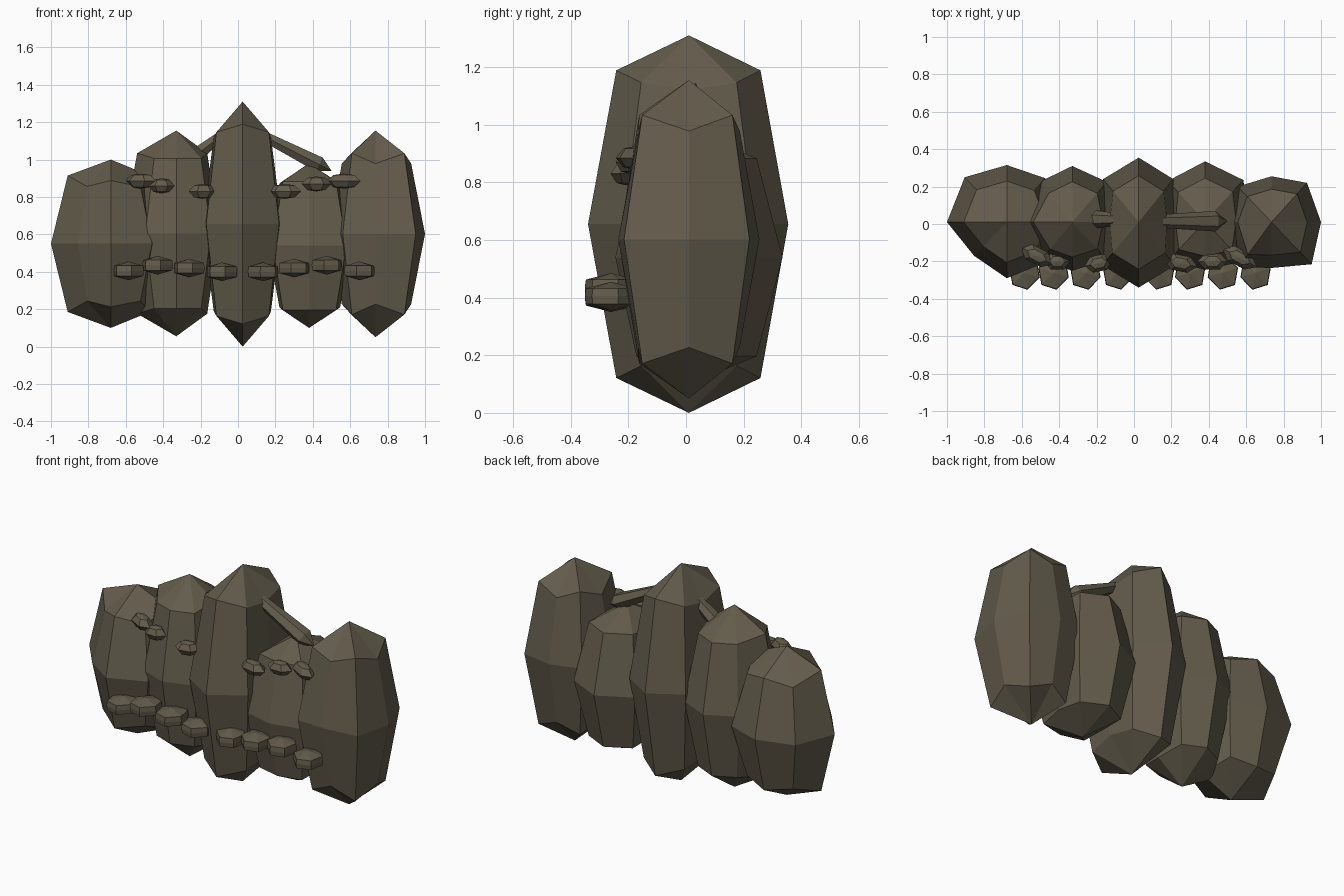
import bpy, math
from mathutils import Vector

cube = bpy.data.objects.get("Cube")
if cube:
    bpy.data.objects.remove(cube)

# Single rock colour
rock = bpy.data.materials.new("dark_olive_rock")
rock.use_nodes = True
colour = (0.125, 0.106, 0.072, 1)
rock.diffuse_color = colour
bsdf = rock.node_tree.nodes["Principled BSDF"]
bsdf.inputs["Base Color"].default_value = colour
bsdf.inputs["Roughness"].default_value = 0.9


def skin(name, bottom, rings, top):
    """Join stacked rings with quads and close both ends with a fan."""
    n = len(rings[0])
    verts = [bottom] + [p for ring in rings for p in ring] + [top]
    last = len(verts) - 1
    faces = []
    for k in range(n):
        j = (k + 1) % n
        faces.append((0, 1 + j, 1 + k))
        for r in range(len(rings) - 1):
            a, b = 1 + r * n, 1 + (r + 1) * n
            faces.append((a + k, a + j, b + j, b + k))
        faces.append((last - n + k, last - n + j, last))
    mesh = bpy.data.meshes.new(name)
    mesh.from_pydata([tuple(v) for v in verts], [], faces)
    mesh.materials.append(rock)
    obj = bpy.data.objects.new(name, mesh)
    bpy.context.collection.objects.link(obj)


def boulder(name, x, y, low, high, reach, corners, levels):
    """Tall eight-sided boulder.
    reach = right, back, left, front; corners run between them;
    levels = ring height of the sides, corners and front/back."""
    mid, half = (low + high) / 2, (high - low) / 2
    side, corner, end = (level * half for level in levels)
    right, back, left, front = reach
    middles = [(right, 0, side), (0, back, end), (-left, 0, side), (0, -front, end)]
    plan = []
    for middle, (px, py) in zip(middles, corners):
        plan += [middle, (px, py, corner)]
    rings = [[(x + px * s, y + py * s, mid + pz * d) for px, py, pz in plan]
             for s, d in ((0.72, -1), (1, 0), (0.72, 1))]
    skin(name, (x, y, low), rings, (x, y, high))


# Five boulders side by side
boulder("boulder_outer_right", -0.68, 0.01, 0.1, 1.0, (0.29, 0.305, 0.32, 0.3),
        ((0.205, 0.235), (-0.225, 0.24), (-0.175, -0.18), (0.22, -0.21)),
        (0.81, 0.68, 0.75))
boulder("boulder_inner_right", -0.33, 0.01, 0.055, 1.155, (0.23, 0.3, 0.29, 0.26),
        ((0.185, 0.215), (-0.175, 0.215), (-0.165, -0.2), (0.185, -0.2)),
        (0.78, 0.73, 0.73))
boulder("boulder_centre", 0.025, 0.01, 0.0, 1.31, (0.21, 0.345, 0.215, 0.35),
        ((0.185, 0.23), (-0.19, 0.23), (-0.195, -0.23), (0.195, -0.23)),
        (0.71, 0.75, 0.815))
boulder("boulder_inner_left", 0.38, 0.015, 0.1, 0.98, (0.23, 0.32, 0.22, 0.26),
        ((0.205, 0.22), (-0.2, 0.215), (-0.195, -0.21), (0.2, -0.215)),
        (0.75, 0.78, 0.78))
boulder("boulder_outer_left", 0.735, 0.01, 0.05, 1.155, (0.265, 0.245, 0.25, 0.245),
        ((0.19, 0.21), (-0.18, 0.19), (-0.175, -0.24), (0.215, -0.225)),
        (0.68, 0.78, 0.68))


def pebble(name, x, y, z, w, d, h, shoulder, inset, turn):
    """Small flat six-sided stone with a shallow peak above and below."""
    def ring(scale, dz):
        points = []
        for k in range(6):
            px = w / 2 * scale * math.cos(math.tau * k / 6)
            py = d / 2 * scale * math.sin(math.tau * k / 6)
            points.append((x + px * math.cos(turn) - py * math.sin(turn),
                           y + px * math.sin(turn) + py * math.cos(turn), z + dz))
        return points
    s = h / 2 * shoulder
    rings = [ring(inset, -s), ring(1, 0), ring(inset, s)]
    skin(name, (x, y, z - h / 2), rings, (x, y, z + h / 2))


# Lower row of chunky stones along the front
lower = [(-0.585, 0.405), (-0.43, 0.435), (-0.26, 0.42), (-0.085, 0.4),
         (0.135, 0.4), (0.3, 0.42), (0.475, 0.435), (0.65, 0.405)]
for i, (x, z) in enumerate(lower):
    pebble(f"lower_stone_{i + 1}", x, -0.26, z, 0.17, 0.19, 0.1, 0.55, 0.96,
           0.3 if x > 0 else -0.3)

# Upper row of thinner, sharper stones that follow the boulder faces
upper = [(-0.52, -0.17, 0.885, 0.19, -0.5), (-0.41, -0.2, 0.86, 0.14, 0),
         (-0.19, -0.21, 0.83, 0.15, 0.2), (0.25, -0.21, 0.83, 0.18, -0.2),
         (0.42, -0.2, 0.87, 0.16, 0), (0.565, -0.18, 0.885, 0.21, -0.5)]
for i, (x, y, z, w, turn) in enumerate(upper):
    pebble(f"upper_stone_{i + 1}", x, y, z, w, 0.1, 0.08, 0.8, 0.6, turn)


def strut(name, start, end, width, thick):
    """Six-sided splinter, slim at the start and widest near its pointed end."""
    a, b = Vector(start), Vector(end)
    side = Vector((0, 1, 0))
    up = (b - a).normalized().cross(side)
    def ring(t, s):
        return [a.lerp(b, t) + side * (s * width / 2 * math.cos(math.tau * k / 6))
                + up * (s * thick / 2 * math.sin(math.tau * k / 6)) for k in range(6)]
    skin(name, a, [ring(0.1, 0.6), ring(0.85, 1)], b)


# Sloping struts beside the central peak
strut("left_strut", (0.06, 0.015, 1.165), (0.5, 0.015, 0.94), 0.11, 0.095)
strut("right_strut", (-0.02, 0.025, 1.18), (-0.27, 0.025, 0.99), 0.1, 0.085)
